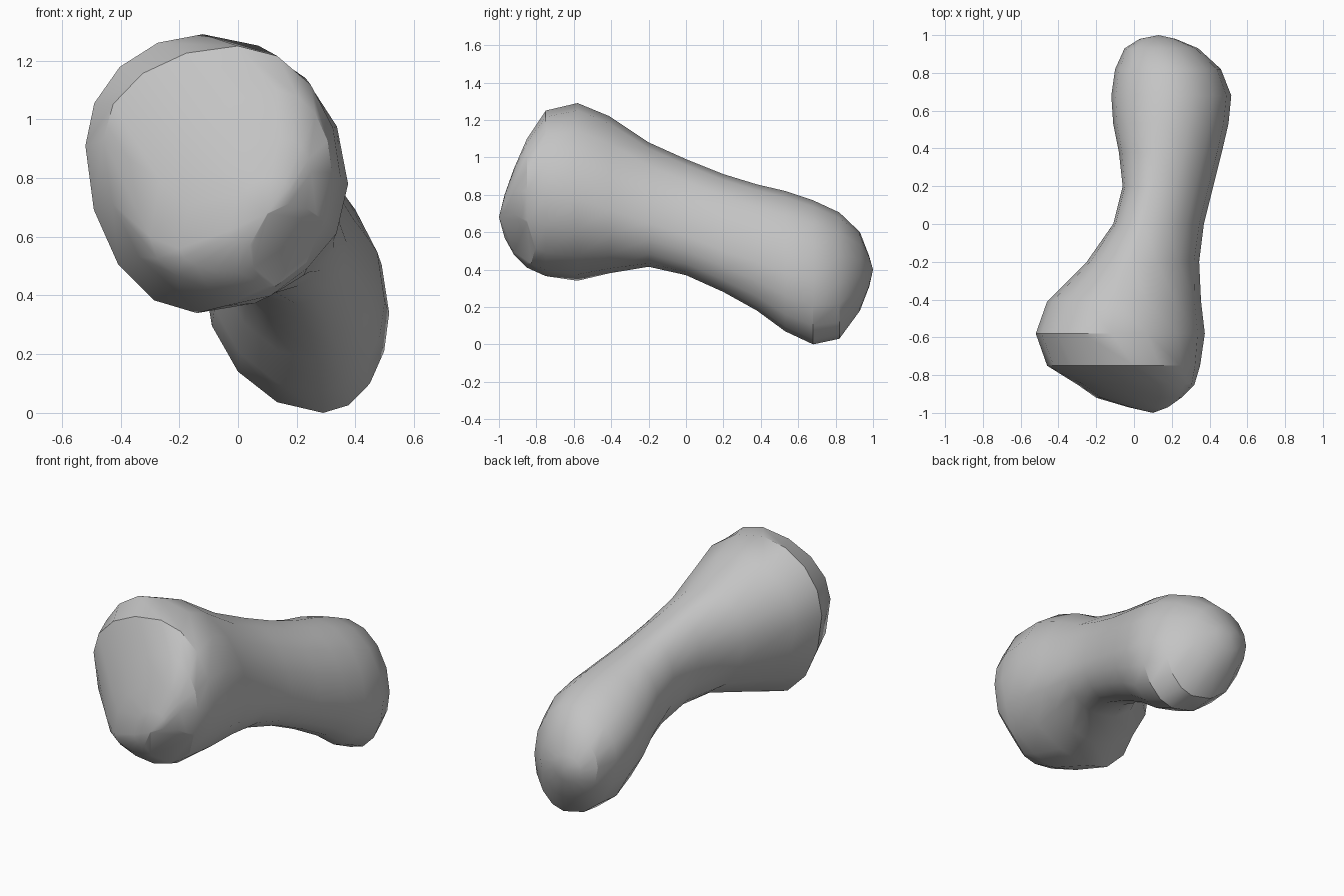
import bpy, bmesh, math

cube = bpy.data.objects.get("Cube")
if cube:
    bpy.data.objects.remove(cube, do_unlink=True)

# Grey stone
stone = bpy.data.materials.new("stone_grey")
stone.use_nodes = True
colour = (0.55, 0.55, 0.55, 1)
stone.diffuse_color = colour
stone.node_tree.nodes["Principled BSDF"].inputs["Base Color"].default_value = colour

SIDES = 16
# Cross-sections along the body: y, x min, x max, z min, z max,
# then height of the left-hand and right-hand extremes, x of the top and the bottom
sections = [
    (-0.97, -0.03, 0.18, 0.57, 0.80, 0.62, 0.75, 0.11, 0.04),
    (-0.92, -0.20, 0.25, 0.48, 0.94, 0.56, 0.82, 0.14, 0.0),
    (-0.85, -0.30, 0.32, 0.41, 1.10, 0.60, 0.82, 0.13, 0.02),
    (-0.75, -0.46, 0.35, 0.365, 1.25, 0.93, 0.80, 0.0, -0.04),
    (-0.58, -0.52, 0.375, 0.34, 1.29, 0.91, 0.78, -0.12, -0.14),
    (-0.41, -0.46, 0.355, 0.38, 1.22, 0.90, 0.72, -0.10, -0.03),
    (-0.20, -0.25, 0.345, 0.415, 1.08, 0.82, 0.65, -0.02, 0.12),
    (0.00, -0.11, 0.37, 0.37, 0.99, 0.75, 0.58, 0.05, 0.20),
    (0.20, -0.06, 0.42, 0.28, 0.91, 0.67, 0.50, 0.10, 0.24),
    (0.38, -0.08, 0.465, 0.18, 0.855, 0.60, 0.44, 0.14, 0.27),
    (0.53, -0.11, 0.50, 0.07, 0.82, 0.53, 0.38, 0.16, 0.28),
    (0.68, -0.12, 0.515, 0.0, 0.77, 0.48, 0.34, 0.18, 0.29),
    (0.82, -0.10, 0.46, 0.03, 0.705, 0.44, 0.33, 0.18, 0.26),
    (0.93, -0.05, 0.34, 0.18, 0.60, 0.42, 0.37, 0.14, 0.18),
    (0.98, 0.03, 0.22, 0.31, 0.47, 0.40, 0.39, 0.12, 0.13),
]

bm = bmesh.new()


def ring(y, x0, x1, z0, z1, z_low_x, z_high_x, x_top, x_bottom):
    """Closed outline of four quarter ovals joined at its extremes."""
    corners = [(x1, z_high_x), (x_top, z1), (x0, z_low_x), (x_bottom, z0)]
    quarter = SIDES // 4
    verts = []
    for k in range(4):
        (ax, az), (bx, bz) = corners[k], corners[(k + 1) % 4]
        for i in range(quarter):
            t = math.pi / 2 * i / quarter
            rise, fall = math.sin(t), 1 - math.cos(t)
            # The side extremes start upright, the top and bottom ones level
            u, v = (fall, rise) if k % 2 == 0 else (rise, fall)
            verts.append(bm.verts.new((ax + (bx - ax) * u, y, az + (bz - az) * v)))
    return verts


# Lofted skin of the two-lobed body
rings = [ring(*s) for s in sections]
for a, b in zip(rings, rings[1:]):
    for i in range(SIDES):
        j = (i + 1) % SIDES
        bm.faces.new((a[i], a[j], b[j], b[i]))

# Blunt tips at the front and the back
for loop, tip in ((rings[0], (0.10, -1.0, 0.68)), (rings[-1], (0.13, 1.0, 0.40))):
    point = bm.verts.new(tip)
    for i in range(SIDES):
        bm.faces.new((loop[i], loop[(i + 1) % SIDES], point))

# Flat facet under the front of the big lobe
cut = bmesh.ops.bisect_plane(
    bm, geom=bm.verts[:] + bm.edges[:] + bm.faces[:], clear_outer=True,
    plane_co=(0.05, -0.87, 0.41), plane_no=(0.51, -0.73, -0.45))
rim = [e for e in cut["geom_cut"] if isinstance(e, bmesh.types.BMEdge)]
bmesh.ops.edgenet_fill(bm, edges=rim)

bmesh.ops.recalc_face_normals(bm, faces=bm.faces)
mesh = bpy.data.meshes.new("rock_body")
bm.to_mesh(mesh)
bm.free()
mesh.materials.append(stone)
rock = bpy.data.objects.new("rock_body", mesh)
bpy.context.collection.objects.link(rock)

# Smooth shading with crisp breaks at the lobes' ends
bpy.ops.object.select_all(action="DESELECT")
rock.select_set(True)
bpy.context.view_layer.objects.active = rock
bpy.ops.object.shade_smooth_by_angle(angle=math.radians(30))
